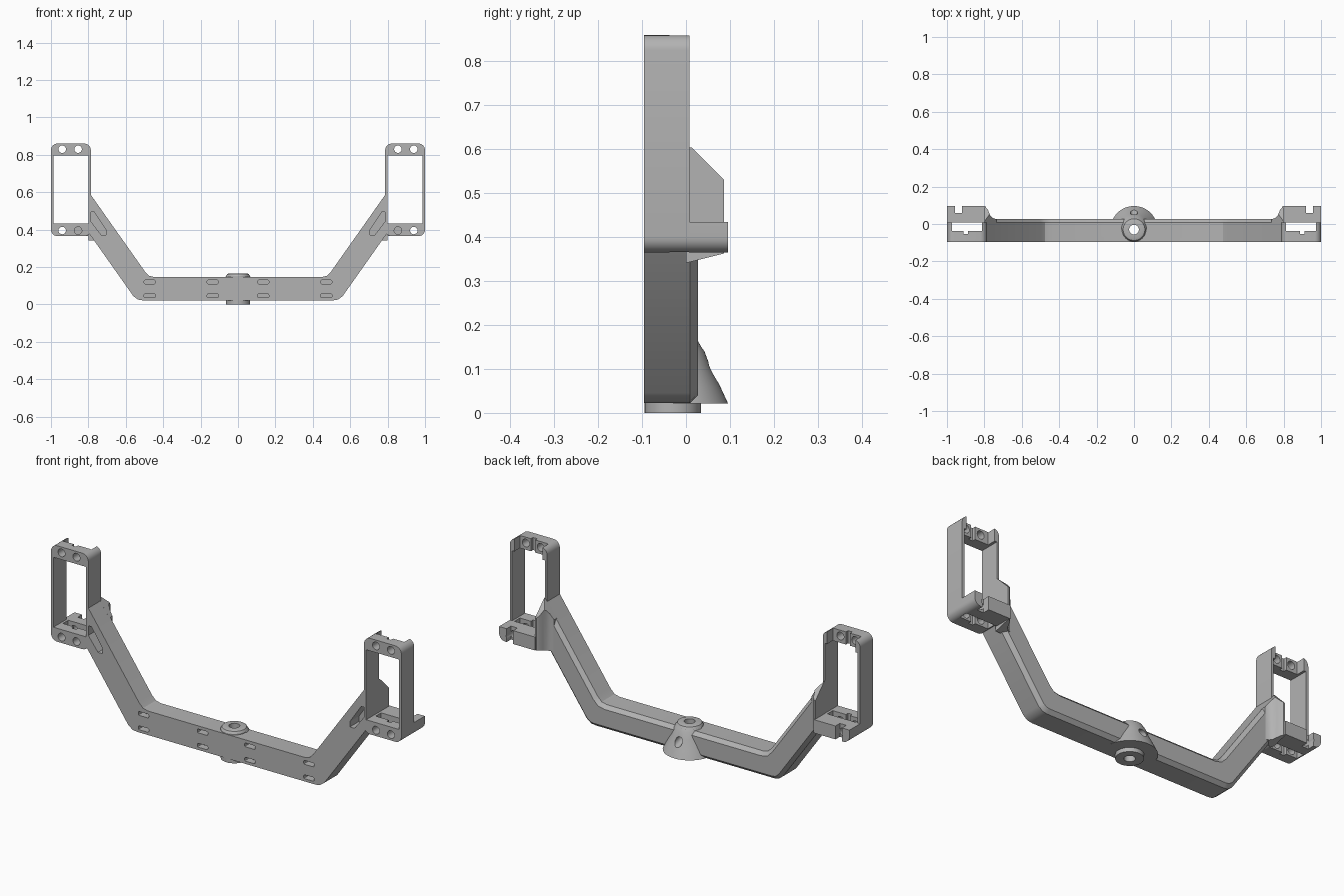
import bpy, bmesh, math
from mathutils import Vector, Matrix

cube = bpy.data.objects.get("Cube")
if cube:
    bpy.data.objects.remove(cube, do_unlink=True)

grey = bpy.data.materials.new("plain grey")
grey.use_nodes = True
grey.diffuse_color = (0.45, 0.45, 0.45, 1)
grey.node_tree.nodes["Principled BSDF"].inputs["Base Color"].default_value = grey.diffuse_color

FRONT, BACK, HUB_Y = -0.096, 0.027, -0.03


def finish(name, bm):
    bmesh.ops.recalc_face_normals(bm, faces=bm.faces)
    mesh = bpy.data.meshes.new(name)
    bm.to_mesh(mesh)
    bm.free()
    mesh.materials.append(grey)
    obj = bpy.data.objects.new(name, mesh)
    bpy.context.collection.objects.link(obj)
    return obj


def prism(axis, pts, a, b):
    """Extrude a 2D outline along the given axis from a to b."""
    place = {"X": lambda p, t: (t, p[0], p[1]),
             "Y": lambda p, t: (p[0], t, p[1]),
             "Z": lambda p, t: (p[0], p[1], t)}[axis]
    bm = bmesh.new()
    face = bm.faces.new([bm.verts.new(place(p, a)) for p in pts])
    moved = bmesh.ops.extrude_face_region(bm, geom=[face])["geom"]
    shift = Vector(place((0, 0), b - a))
    bmesh.ops.translate(bm, vec=shift, verts=[v for v in moved if isinstance(v, bmesh.types.BMVert)])
    bmesh.ops.recalc_face_normals(bm, faces=bm.faces)
    return bm


def box(x, y, z):
    return prism("Y", [(x[0], z[0]), (x[1], z[0]), (x[1], z[1]), (x[0], z[1])], *y)


def bevel(bm, test, width, segments=1):
    edges = [e for e in bm.edges if test(*[v.co for v in e.verts])]
    bmesh.ops.bevel(bm, geom=edges, offset=width, segments=segments, profile=0.5, affect="EDGES")


def along_y(p, q):
    return abs(p.y - q.y) > 0.01 and abs(p.x - q.x) + abs(p.z - q.z) < 1e-4


def lathe(profile, angle, steps):
    """Revolve (radius, z) points around the hub axis, starting at +x."""
    bm = bmesh.new()
    verts = [bm.verts.new((r, HUB_Y, z)) for r, z in profile]
    edges = [bm.edges.new(pair) for pair in zip(verts, verts[1:])]
    bmesh.ops.spin(bm, geom=verts + edges, cent=(0, HUB_Y, 0), axis=(0, 0, 1),
                   angle=angle, steps=steps)
    bmesh.ops.remove_doubles(bm, verts=bm.verts, dist=1e-5)
    bmesh.ops.holes_fill(bm, edges=[e for e in bm.edges if e.is_boundary])
    return bm


def rod(centre, radius, depth, tilt):
    bm = bmesh.new()
    matrix = Matrix.Translation(centre) @ Matrix.Rotation(tilt, 4, "X")
    bmesh.ops.create_cone(bm, cap_ends=True, segments=32, radius1=radius, radius2=radius,
                          depth=depth, matrix=matrix)
    return bm


def select(obj):
    bpy.ops.object.select_all(action="DESELECT")
    obj.select_set(True)
    bpy.context.view_layer.objects.active = obj


def cut(obj, *cutters):
    for bm in cutters:
        tool = finish("cutter", bm)
        mod = obj.modifiers.new("cut", "BOOLEAN")
        mod.operation, mod.solver, mod.object = "DIFFERENCE", "EXACT", tool
        select(obj)
        bpy.ops.object.modifier_apply(modifier=mod.name)
        bpy.data.objects.remove(tool, do_unlink=True)


def smooth(obj):
    select(obj)
    bpy.ops.object.shade_smooth_by_angle(angle=math.radians(30))


def mirror(obj):
    mod = obj.modifiers.new("mirror", "MIRROR")
    mod.use_mirror_merge = False
    select(obj)
    bpy.ops.object.modifier_apply(modifier=mod.name)


# Bent main beam with chamfered back edges
half = [(0.51, 0.022), (0.535, 0.026), (0.56, 0.045), (0.795, 0.378),
        (0.795, 0.597), (0.497, 0.175), (0.475, 0.153), (0.445, 0.146)]
bm = prism("Y", half + [(-x, z) for x, z in reversed(half)], FRONT, BACK)
bevel(bm, lambda p, q: min(p.y, q.y) > BACK - 0.001 and min(abs(p.x), abs(q.x)) < 0.79, 0.018)
beam = finish("main_beam", bm)

# Strap slots in the front, and a slanted slot in each arm
slots = []
for side in (-1, 1):
    for x in (0.135, 0.472):
        for z in (0.046, 0.12):
            s = box((side * x - 0.03, side * x + 0.03), (FRONT - 0.02, FRONT + 0.035),
                    (z - 0.01, z + 0.01))
            bevel(s, along_y, 0.006, 2)
            slots.append(s)
    outline = [(0.787, 0.495), (0.77, 0.495), (0.706, 0.4),
               (0.706, 0.372), (0.732, 0.372), (0.787, 0.445)]
    slots.append(prism("Y", [(side * x, z) for x, z in outline], FRONT - 0.02, -0.02))


def bore():
    return rod((0, HUB_Y, 0.08), 0.026, 0.4, 0)


def side_hole():
    return rod((0, 0.05, 0.095), 0.02, 0.15, math.radians(75))


cut(beam, *slots, bore(), side_hole())
smooth(beam)

# Central hub and the flared skirt behind it
hub = finish("centre_hub", lathe([(0, 0), (0.064, 0), (0.064, 0.152), (0.058, 0.162),
                                  (0.05, 0.165), (0, 0.165)], math.tau, 48))
cut(hub, bore(), side_hole())
smooth(hub)
skirt = finish("hub_skirt", lathe([(0, 0.021), (0.126, 0.021), (0.108, 0.06), (0.084, 0.108),
                                   (0.072, 0.14), (0.06, 0.157), (0, 0.157)], math.pi, 32))
cut(skirt, bore(), side_hole())
smooth(skirt)

# Upright end frames
bm = box((0.787, 1.0), (FRONT, 0.0085), (0.365, 0.86))
bevel(bm, along_y, 0.035, 6)
frame = finish("end_frames", bm)
cut(frame,
    box((0.799, 0.986), (-0.2, 0.1), (0.434, 0.795)),
    box((0.812, 0.974), (-0.037, 0.1), (0.3, 0.9)),
    box((0.887, 0.911), (-0.054, 0.1), (0.3, 0.9)),
    *[rod((x, -0.1, z), 0.02, 0.2, math.pi / 2) for x in (0.855, 0.94) for z in (0.395, 0.83)])
mirror(frame)
smooth(frame)

# Rear clamp blocks at the foot of each frame
bm = box((0.795, 1.0), (0.007, 0.0955), (0.365, 0.434))
bevel(bm, lambda p, q: along_y(p, q) and p.x > 0.99 and p.z < 0.4, 0.035, 6)
clamp = finish("rear_clamps", bm)
cut(clamp, box((0.92, 0.957), (0.06, 0.2), (0.3, 0.5)),
    rod((0.94, 0.05, 0.395), 0.02, 0.3, math.pi / 2))
mirror(clamp)
smooth(clamp)

# Flared gussets joining the arms to the frames
bm = prism("Z", [(0.8, 0), (0.8, 0.087), (0.792, 0.087), (0.782, 0.078), (0.775, 0.06),
                 (0.767, 0.043), (0.755, 0.032), (0.735, 0.026), (0.735, 0)], 0.33, 0.62)
for point, normal in (((0, 0, 0.617), (0, 1, 1)),
                      ((0.79, 0, 0.59), (-1.41, 0, 1)),
                      ((0, BACK, 0.348), (0, 0.25, -1))):
    bmesh.ops.bisect_plane(bm, geom=bm.verts[:] + bm.edges[:] + bm.faces[:],
                           plane_co=point, plane_no=normal, clear_outer=True)
    bmesh.ops.holes_fill(bm, edges=[e for e in bm.edges if e.is_boundary])
gusset = finish("arm_gussets", bm)
mirror(gusset)
smooth(gusset)
